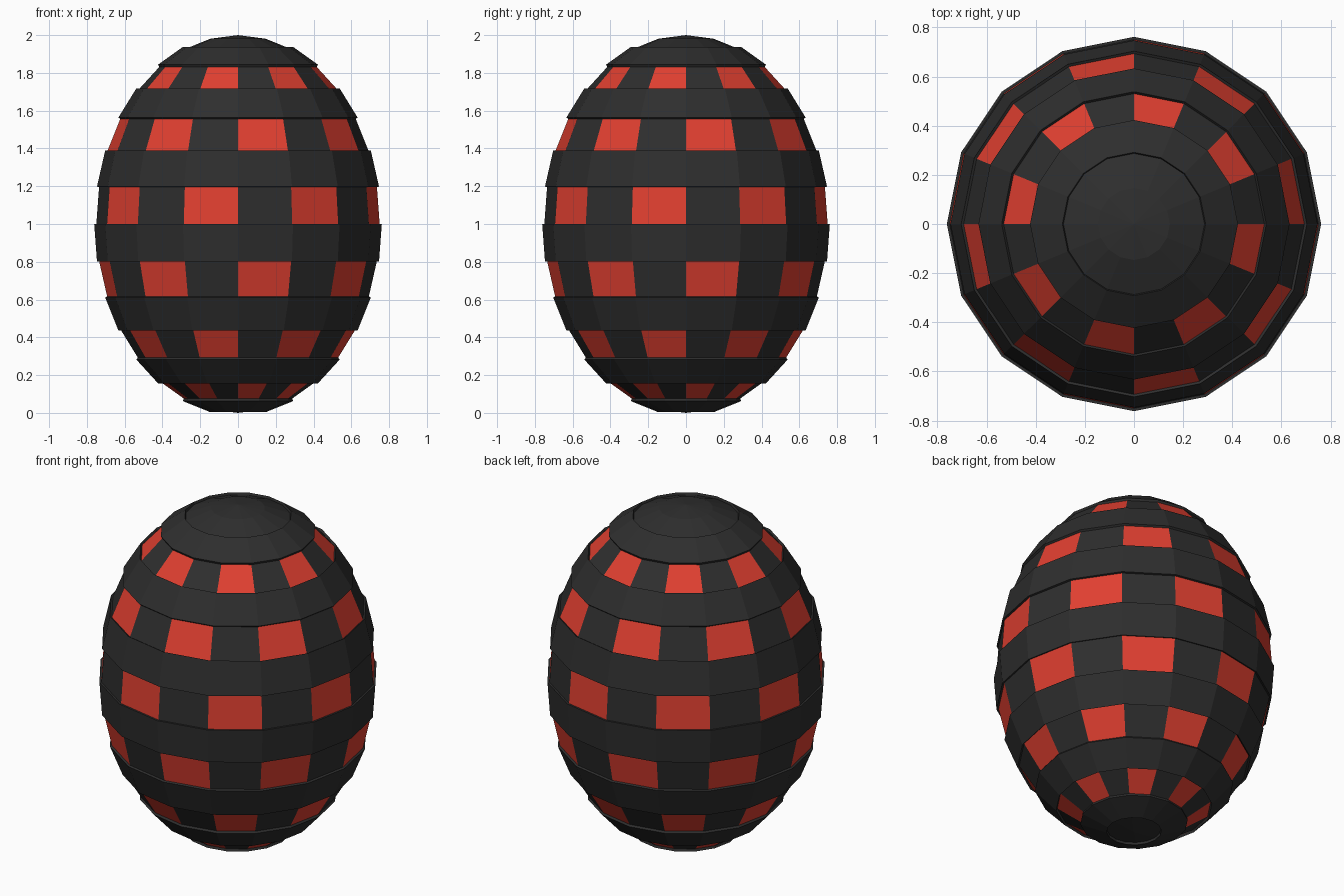
import bpy, bmesh
from math import sin, cos, pi

if "Cube" in bpy.data.objects:
    bpy.data.objects.remove(bpy.data.objects["Cube"])

SEGS, ROWS = 16, 16
LIFT = 1.015          # how far the raised bands stand off the shell


def point(row, seg, k=1.0):
    """Point on the egg: row counts up from the bottom pole, seg runs round z."""
    a, t = 2 * pi * seg / SEGS, pi * row / ROWS
    r = 0.75 * sin(t) * k
    return (r * cos(a), r * sin(a), 1 - cos(t) * k)


def material(name, rgb):
    m = bpy.data.materials.new(name)
    m.diffuse_color = (*rgb, 1)
    m.use_nodes = True
    m.node_tree.nodes["Principled BSDF"].inputs["Base Color"].default_value = m.diffuse_color
    return m


def build(name, quads, mat):
    """Flat-shaded object from a list of (row, seg, lift) corner quads."""
    bm = bmesh.new()
    for quad in quads:
        bm.faces.new([bm.verts.new(point(*c)) for c in quad])
    bmesh.ops.remove_doubles(bm, verts=bm.verts, dist=1e-4)
    mesh = bpy.data.meshes.new(name)
    bm.to_mesh(mesh)
    bm.free()
    mesh.materials.append(mat)
    obj = bpy.data.objects.new(name, mesh)
    bpy.context.collection.objects.link(obj)


def cell(row, j, k=1.0):
    return [(row, j, k), (row, j + 1, k), (row + 1, j + 1, k), (row + 1, j, k)]


dark = material("black", (0.027, 0.027, 0.027))
red = material("red", (0.75, 0.05, 0.03))

check_rows = range(2, 13, 2)
band_rows = range(1, 14, 2)
dark_cells, red_cells, band_cells = [], [], []

# Checkered recessed rows
for row in check_rows:
    for j in range(SEGS):
        (red_cells if (j + row // 2) % 2 else dark_cells).append(cell(row, j))

# Plain caps at both ends (pole quads collapse to triangles)
for row in (0, 14, 15):
    dark_cells += [cell(row, j) for j in range(SEGS)]

# Raised bands with a lip along each edge
for row in band_rows:
    for j in range(SEGS):
        band_cells.append(cell(row, j, LIFT))
        band_cells.append([(row, j, 1), (row, j + 1, 1),
                           (row, j + 1, LIFT), (row, j, LIFT)])
        band_cells.append([(row + 1, j, LIFT), (row + 1, j + 1, LIFT),
                           (row + 1, j + 1, 1), (row + 1, j, 1)])

build("egg_shell", dark_cells, dark)
build("checker_tiles", red_cells, red)
build("raised_bands", band_cells, dark)
